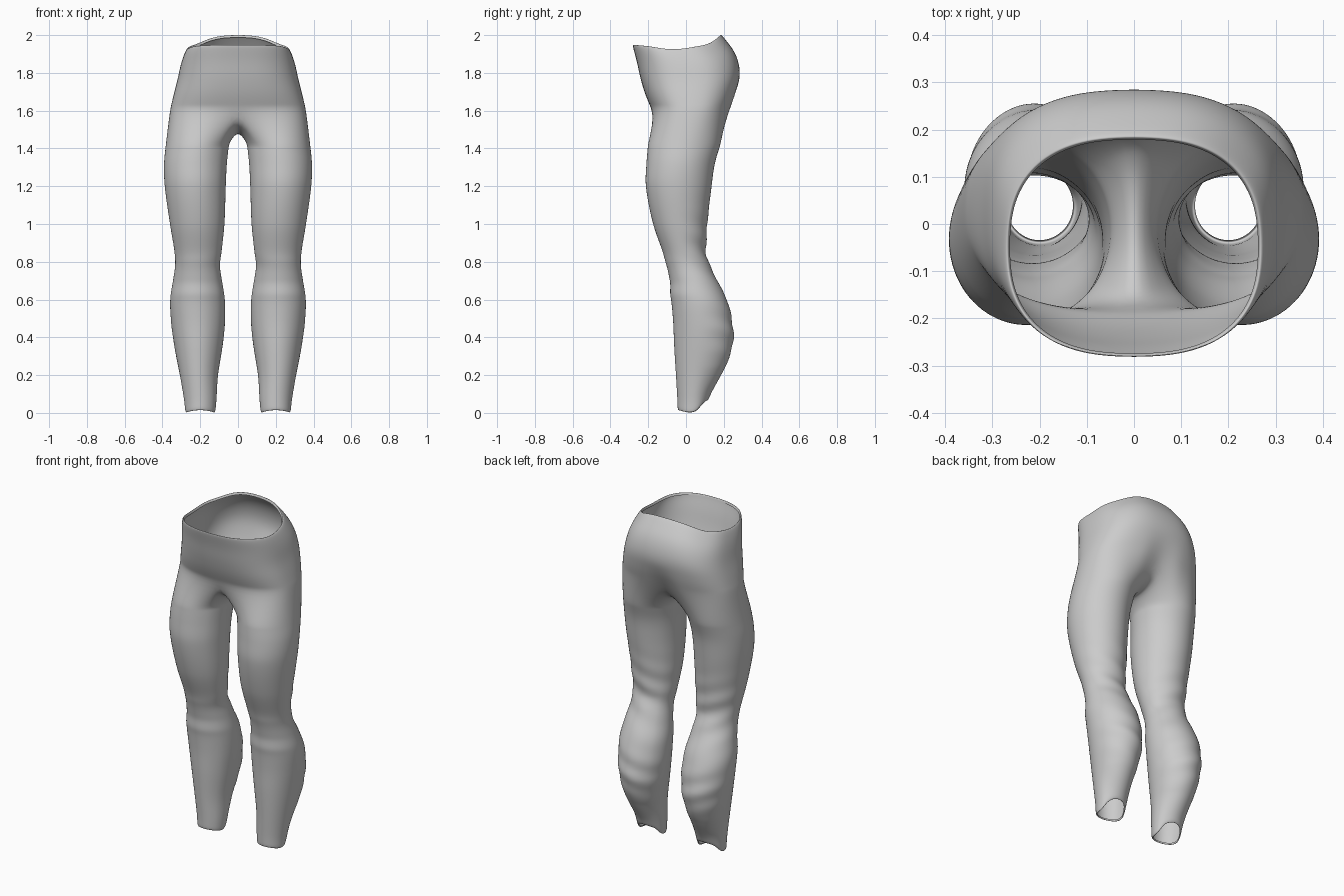
import bpy, bmesh, math

if "Cube" in bpy.data.objects:
    bpy.data.objects.remove(bpy.data.objects["Cube"])

K, J = 17, 7                      # outer-arc and inner-arc points per leg ring


def curve(table, z, col):
    """Smooth (Catmull-Rom) lookup of a column in a table keyed by its first column."""
    n = len(table)
    i = 0
    while i < n - 2 and z > table[i + 1][0]:
        i += 1
    a, b = table[i], table[i + 1]
    h = b[0] - a[0]
    t = min(max((z - a[0]) / h, 0), 1)

    def slope(k):
        p, q = table[max(k - 1, 0)], table[min(k + 1, n - 1)]
        return (q[col] - p[col]) / (q[0] - p[0]) * h
    return ((2*t**3 - 3*t**2 + 1) * a[col] + (t**3 - 2*t**2 + t) * slope(i)
            + (3*t**2 - 2*t**3) * b[col] + (t**3 - t**2) * slope(i + 1))


def bump(v, centre, width):
    return math.exp(-((v - centre) / width) ** 2)


# z, inner x, outer x, front y, back y
LEG = [(0.00, .120, .280, -.045, .120), (0.06, .114, .286, -.047, .140),
       (0.20, .105, .310, -.055, .195), (0.36, .080, .340, -.065, .250),
       (0.48, .068, .356, -.070, .248), (0.60, .069, .361, -.080, .218),
       (0.70, .084, .346, -.090, .168), (0.78, .096, .334, -.102, .128),
       (0.84, .088, .336, -.120, .108), (1.00, .071, .362, -.176, .115),
       (1.20, .064, .390, -.215, .138), (1.32, .058, .394, -.212, .155),
       (1.43, .046, .383, -.203, .188)]
# height fraction, half width, front y, back y
HIP = [(0, .362, -.180, .238), (.25, .343, -.217, .270), (.5, .322, -.243, .287),
       (.75, .304, -.262, .264), (.92, .286, -.278, .216), (1, .274, -.285, .190)]
# y, z of the waist edge and of the ankle hem
WAIST = [(-.285, 1.95), (-.2, 1.942), (-.07, 1.924), (.05, 1.94), (.13, 1.958), (.19, 2.002)]
HEM = [(-.05, .015), (.02, 0), (.06, .012), (.09, .05), (.125, .072)]
# y, z of the crotch seam, back to front
SEAM = [(.185, 1.562), (.13, 1.522), (.065, 1.502), (0, 1.497),
        (-.06, 1.505), (-.105, 1.53), (-.145, 1.562)]
ANGLES = [math.radians(45 + 270 * k / (K - 1)) for k in range(K)] + \
         [math.radians(315 + 90 * (j + 1) / (J + 1)) for j in range(J)]


def leg_ring(z, inset=0.0):
    xi, xo, yf, yb = (curve(LEG, z, c) for c in (1, 2, 3, 4))
    cx, rx, cy, ry = (xi + xo) / 2, (xo - xi) / 2 - inset, (yf + yb) / 2, (yb - yf) / 2 - inset
    pts = []
    for a in ANGLES:
        # soft cloth folds behind the knee, low on the calf and across the shin
        back = max(0, -math.sin(a))
        front = max(0, math.sin(a))
        fold = .006 * back * math.sin(50 * z + 2.5 * math.cos(a)) * (bump(z, .86, .16) + bump(z, .42, .12))
        fold += .004 * front * (bump(z, .63, .025) - bump(z, .69, .03) + bump(z, .8, .03))
        x = cx - (rx + fold) * math.cos(a)
        y = cy - (ry + fold) * math.sin(a)
        zz = z + curve(HEM, y, 1) * max(0, 1 - z / .25)
        pts.append((x, y, zz))
    return pts


def hip_arc(u, inset=0.0, drop=0.0):
    rx, yf, yb = (curve(HIP, u, c) for c in (1, 2, 3))
    pts = []
    for k in range(K):
        t = math.pi * k / (K - 1)

        def oval(r, f, b):
            c = math.cos(t)
            y = (f + b) / 2 - math.copysign(abs(c) ** .8, c) * (b - f) / 2
            return r * abs(math.sin(t)) ** .8, y
        x, y = oval(rx - inset, yf + inset, yb - inset)
        top = curve(WAIST, oval(.274, -.285, .19)[1], 1)
        # cleft at the back centre
        y -= .035 * bump(x, 0, .05) * max(0, 1 - u / .4) ** 1.3 * (k > K / 2)
        if k in (0, K - 1):
            x = 0.0
        pts.append((x, y, 1.60 + u * (top - 1.60) - drop))
    return pts


bm = bmesh.new()


def bridge(a, b, closed):
    n = len(a)
    for i in range(n if closed else n - 1):
        j = (i + 1) % n
        bm.faces.new((a[i], a[j], b[j], b[i]))


def loft(rings, closed):
    rows = [[bm.verts.new(p) for p in r] for r in rings]
    for a, b in zip(rows, rows[1:]):
        bridge(a, b, closed)
    return rows


# leg tube with a small turned-in hem
steps = 48
rings = [leg_ring(.012, .010), leg_ring(0, .007)]
rings += [leg_ring(.004 + (1.43 - .004) * i / steps) for i in range(steps + 1)]
leg = loft(rings, True)

# hips up to the waist with a small turned-in edge
arcs = [hip_arc(i / 10) for i in range(11)]
arcs += [hip_arc(1, .007, 0), hip_arc(1, .010, .014)]
hips = loft(arcs, False)

# join leg top to hips and crotch seam
seam = [bm.verts.new((0, y, z)) for y, z in SEAM]
bridge(leg[-1], hips[0] + seam, True)

bmesh.ops.recalc_face_normals(bm, faces=bm.faces)
mesh = bpy.data.meshes.new("trousers")
bm.to_mesh(mesh)
bm.free()
trousers = bpy.data.objects.new("trousers", mesh)
bpy.context.collection.objects.link(trousers)

# mirror the half and smooth the cloth
mirror = trousers.modifiers.new("mirror", 'MIRROR')
mirror.merge_threshold = .0005
sub = trousers.modifiers.new("smooth", 'SUBSURF')
sub.levels = sub.render_levels = 2
mesh.polygons.foreach_set("use_smooth", [True] * len(mesh.polygons))
mesh.update()
